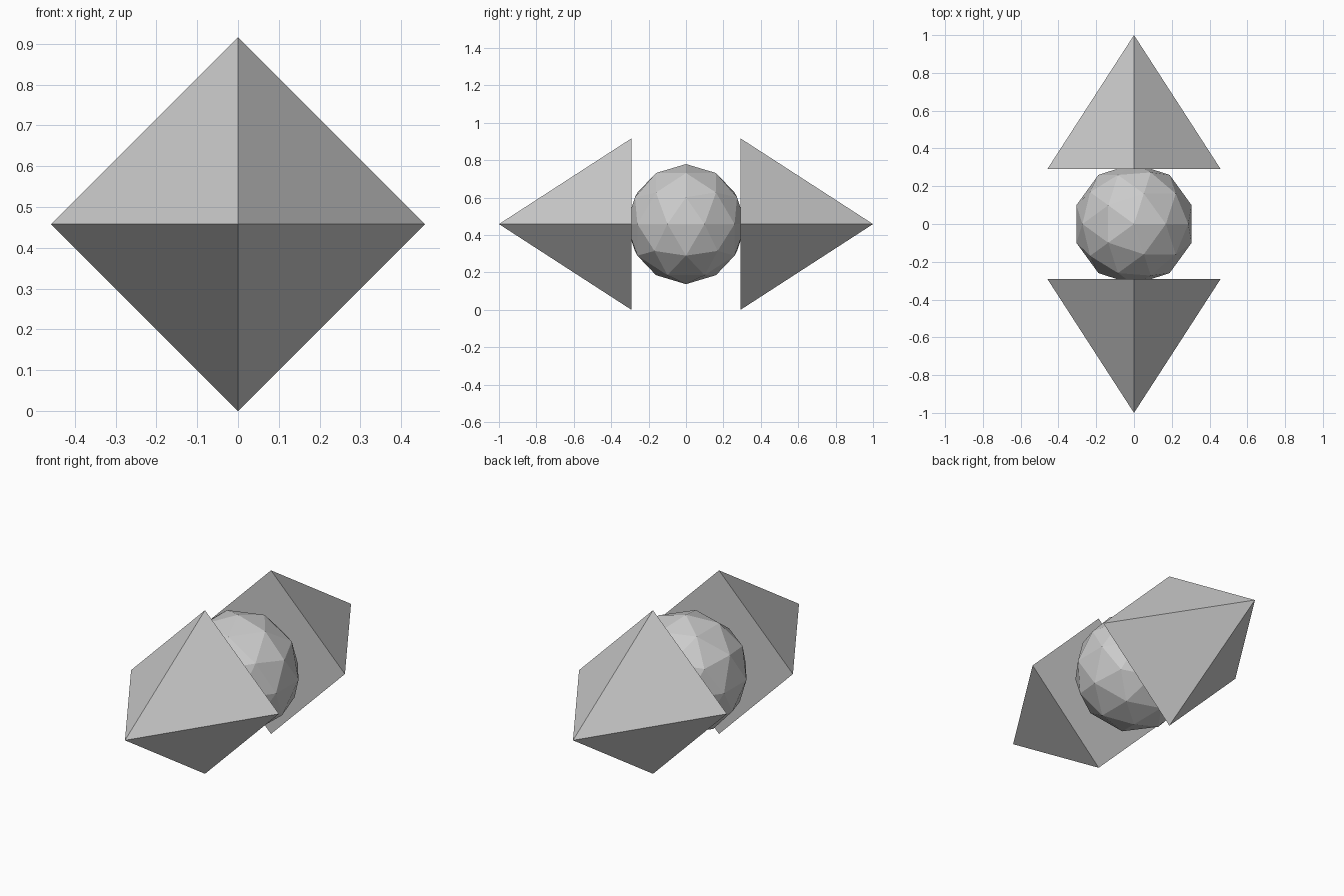
import bpy
import math

if "Cube" in bpy.data.objects:
    bpy.data.objects.remove(bpy.data.objects["Cube"])

Z = 0.458       # height of the shared axis
BASE = 0.292    # distance of each pyramid base from centre

# Faceted ball in the middle
bpy.ops.mesh.primitive_ico_sphere_add(subdivisions=2, radius=0.321, location=(0, 0, Z))
bpy.context.object.name = "centre_ball"

# Four-sided pyramids pointing outward along y, corners on x and z
for name, side in (("front_pyramid", -1), ("back_pyramid", 1)):
    bpy.ops.mesh.primitive_cone_add(
        vertices=4, radius1=0.458, radius2=0, depth=1 - BASE,
        location=(0, side * (1 + BASE) / 2, Z),
        rotation=(-side * math.pi / 2, 0, 0))
    bpy.context.object.name = name
